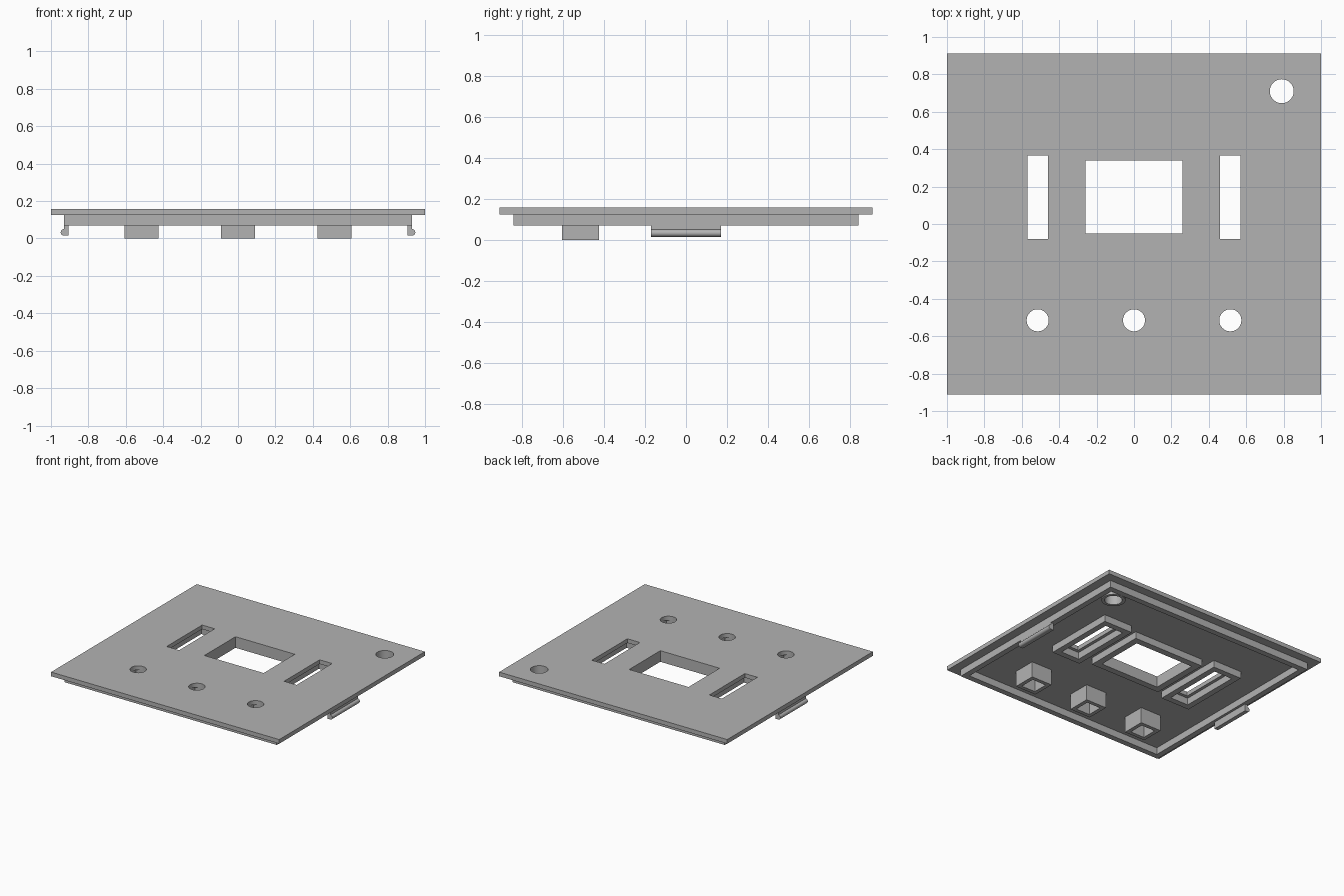
import bpy
from math import sin, cos, pi
from mathutils import Matrix

cube = bpy.data.objects.get("Cube")
if cube:
    bpy.data.objects.remove(cube, do_unlink=True)

GREY = (0.45, 0.45, 0.45, 1)
grey = bpy.data.materials.new("plain grey")
grey.use_nodes = True
grey.diffuse_color = GREY
grey.node_tree.nodes["Principled BSDF"].inputs["Base Color"].default_value = GREY

BASE, UNDER, TOP = 0.07, 0.125, 0.158    # rib bottom, panel underside, panel top


def rect(x0, x1, y0, y1, grow=0):
    x0, x1, y0, y1 = x0 - grow, x1 + grow, y0 - grow, y1 + grow
    return [(x0, y0), (x1, y0), (x1, y1), (x0, y1)]


def circle(x, y, r, n=40):
    return [(x + r * cos(2 * pi * i / n), y + r * sin(2 * pi * i / n)) for i in range(n)]


def slab(name, outlines, z0, z1, turn=None):
    """Extrude the first outline, with the others as holes through it."""
    curve = bpy.data.curves.new(name, "CURVE")
    curve.dimensions = "2D"
    curve.fill_mode = "BOTH"
    curve.extrude = (z1 - z0) / 2
    for pts in outlines:
        spline = curve.splines.new("POLY")
        spline.points.add(len(pts) - 1)
        for p, (x, y) in zip(spline.points, pts):
            p.co = (x, y, 0, 1)
        spline.use_cyclic_u = True
    temp = bpy.data.objects.new(name + "_outline", curve)
    bpy.context.collection.objects.link(temp)
    graph = bpy.context.evaluated_depsgraph_get()
    mesh = bpy.data.meshes.new_from_object(temp.evaluated_get(graph))
    bpy.data.objects.remove(temp, do_unlink=True)
    mesh.transform(Matrix.Translation((0, 0, (z0 + z1) / 2)))
    if turn:
        mesh.transform(turn)
    mesh.materials.clear()
    mesh.materials.append(grey)
    obj = bpy.data.objects.new(name, mesh)
    bpy.context.collection.objects.link(obj)
    bpy.ops.object.select_all(action="DESELECT")
    obj.select_set(True)
    bpy.context.view_layer.objects.active = obj
    bpy.ops.object.shade_smooth_by_angle(angle=pi / 6)
    return obj


window = (-0.26, 0.26, -0.05, 0.34)
slots = {"left": (0.46, 0.57, -0.08, 0.365), "right": (-0.57, -0.46, -0.08, 0.365)}
buttons = {"left": 0.515, "middle": 0, "right": -0.515}
BUTTON_Y = -0.515
corner = (0.79, 0.71)

# Front panel with all its openings
holes = [rect(*window), circle(*corner, 0.064)]
holes += [rect(*s) for s in slots.values()]
holes += [circle(x, BUTTON_Y, 0.059) for x in buttons.values()]
slab("panel", [rect(-1, 1, -0.912, 0.912)] + holes, UNDER, TOP)

# Rim and the frames around the openings, underneath
edge = (-0.93, 0.93, -0.843, 0.843)
slab("rim", [rect(*edge), rect(*edge, -0.045)], BASE, UNDER)
slab("window_frame", [rect(*window, 0.052), rect(*window)], BASE, UNDER)
slab("corner_hole_collar", [circle(*corner, 0.087), circle(*corner, 0.064)], BASE, UNDER)
for side, s in slots.items():
    slab(side + "_slot_frame", [rect(*s, 0.072), rect(*s, 0.025)], BASE, UNDER)

# Square button guides
for side, x in buttons.items():
    spot = (x, x, BUTTON_Y, BUTTON_Y)
    slab(side + "_button_guide", [rect(*spot, 0.091), rect(*spot, 0.061)], 0, UNDER)

# Snap clips with a rounded bead, one on each side
upright = Matrix.Rotation(pi / 2, 4, "X")
bead = [(0.93 + 0.018 * cos(a), 0.033 + 0.018 * sin(a))
        for a in (pi * (i / 12 - 0.5) for i in range(13))]
profile = [(0.905, BASE), (0.905, 0.015)] + bead + [(0.93, BASE)]
for side, sign in (("left", 1), ("right", -1)):
    slab(side + "_clip", [[(sign * x, z) for x, z in profile]], -0.172, 0.172, upright)
